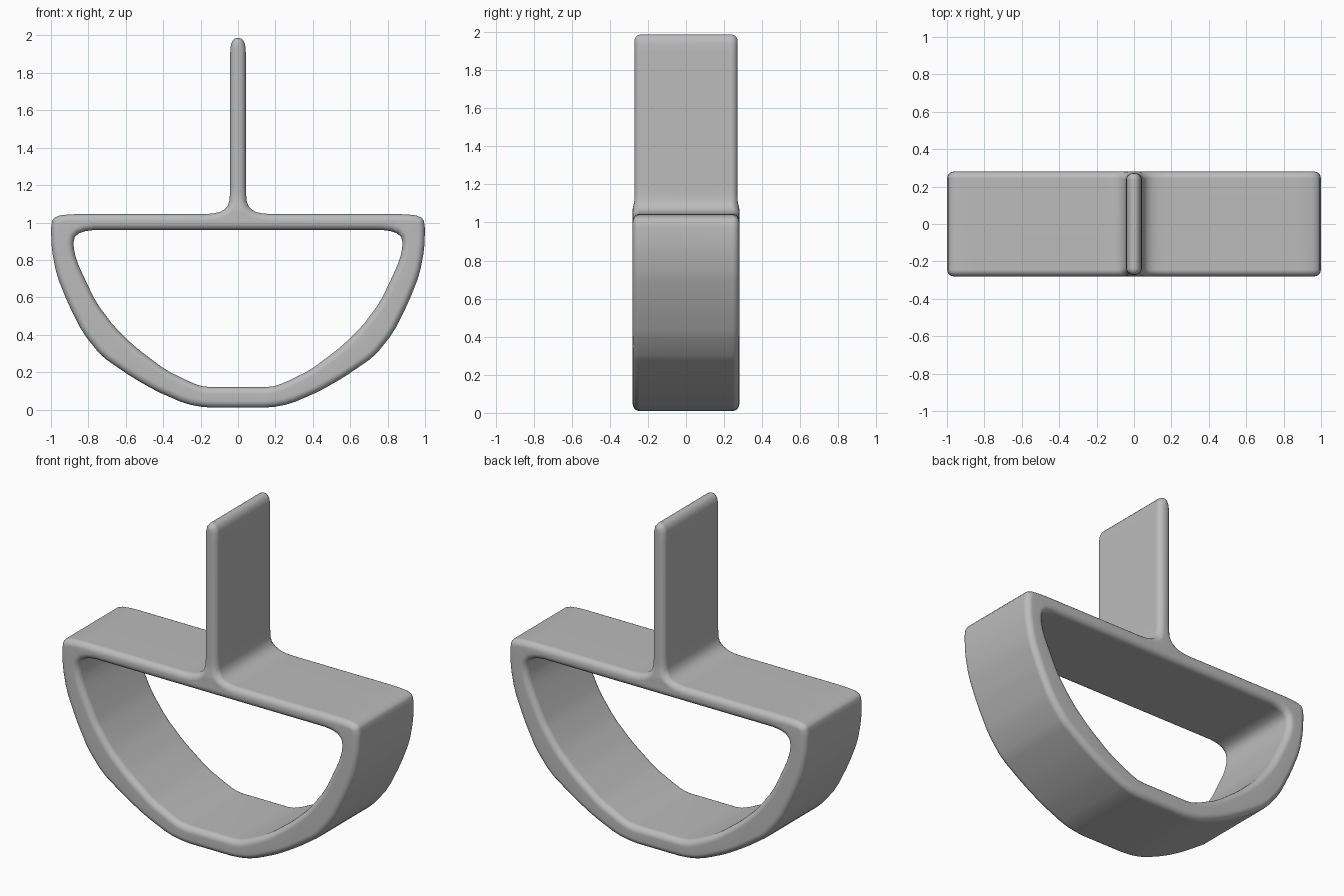
import bpy
import bmesh
import math
from mathutils import Vector

old = bpy.data.objects.get("Cube")
if old:
    bpy.data.objects.remove(old, do_unlink=True)

HALF_DEPTH = 0.28
ROUND = 0.036
STEPS = 5

# Right half of the outer silhouette, from bottom to blade tip
OUTER = [(0.17, 0.01), (0.28, 0.03), (0.44, 0.10), (0.57, 0.175), (0.73, 0.285),
         (0.83, 0.41), (0.91, 0.57), (0.97, 0.72), (0.997, 0.86), (1.0, 1.0),
         (0.975, 1.035), (0.89, 1.045), (0.145, 1.045), (0.08, 1.06),
         (0.047, 1.10), (0.042, 1.17), (0.042, 1.93), (0.034, 1.965), (0.015, 1.987)]

# Right half of the D-shaped opening, from bottom to top
HOLE = [(0.18, 0.12), (0.24, 0.14), (0.385, 0.21), (0.545, 0.33), (0.66, 0.44),
        (0.76, 0.575), (0.82, 0.70), (0.865, 0.80), (0.882, 0.88),
        (0.87, 0.935), (0.80, 0.96)]


def closed_outline(half):
    """Mirror a half outline and lightly cut its corners."""
    pts = [Vector(p) for p in half]
    pts += [Vector((-p.x, p.y)) for p in reversed(pts)]
    soft = []
    for i, p in enumerate(pts):
        for q in (pts[i - 1], pts[(i + 1) % len(pts)]):
            edge = q - p
            soft.append(p + edge.normalized() * min(edge.length * 0.25, 0.03))
    return soft


def offset(pts, distance):
    """Move a closed outline to the left of its direction."""
    result = []
    for i, p in enumerate(pts):
        a = (p - pts[i - 1]).normalized()
        b = (pts[(i + 1) % len(pts)] - p).normalized()
        t = (a + b).normalized()
        result.append(p + Vector((-t.y, t.x)) * distance)
    return result


def add_wall(bm, pts):
    """Sweep an outline through the depth with rounded rims; return end edges."""
    angles = [math.pi / 2 * i / STEPS for i in range(STEPS + 1)]
    levels = [(ROUND * (1 - math.cos(a)), HALF_DEPTH - ROUND * (1 - math.sin(a)))
              for a in angles]
    levels = [(d, -y) for d, y in reversed(levels)] + levels
    rings = []
    for inset, y in levels:
        ring = []
        for p in offset(pts, inset):
            taper = 0.97 if p.y > 1.08 else 1.0   # blade is slightly narrower
            ring.append(bm.verts.new((p.x, y * taper, p.y)))
        rings.append(ring)
    n = len(pts)
    for low, high in zip(rings, rings[1:]):
        for i in range(n):
            j = (i + 1) % n
            bm.faces.new((low[i], low[j], high[j], high[i]))
    return [[bm.edges.get((r[i], r[(i + 1) % n])) for i in range(n)]
            for r in (rings[0], rings[-1])]


# Band, bar and blade as one rounded body
bm = bmesh.new()
outer_ends = add_wall(bm, closed_outline(OUTER))
hole_ends = add_wall(bm, closed_outline(HOLE)[::-1])
for outer_edges, hole_edges in zip(outer_ends, hole_ends):
    bmesh.ops.triangle_fill(bm, use_beauty=True, edges=outer_edges + hole_edges)
bmesh.ops.recalc_face_normals(bm, faces=bm.faces)
for f in bm.faces:
    f.smooth = True
mesh = bpy.data.meshes.new("handle_body")
bm.to_mesh(mesh)
bm.free()
body = bpy.data.objects.new("handle_body", mesh)
bpy.context.collection.objects.link(body)
body.modifiers.new("soft_shading", "WEIGHTED_NORMAL")

# Single plain grey
COLOR = (0.5, 0.5, 0.5, 1.0)
grey = bpy.data.materials.new("plain_grey")
grey.use_nodes = True
grey.diffuse_color = COLOR
grey.node_tree.nodes["Principled BSDF"].inputs["Base Color"].default_value = COLOR
mesh.materials.append(grey)
